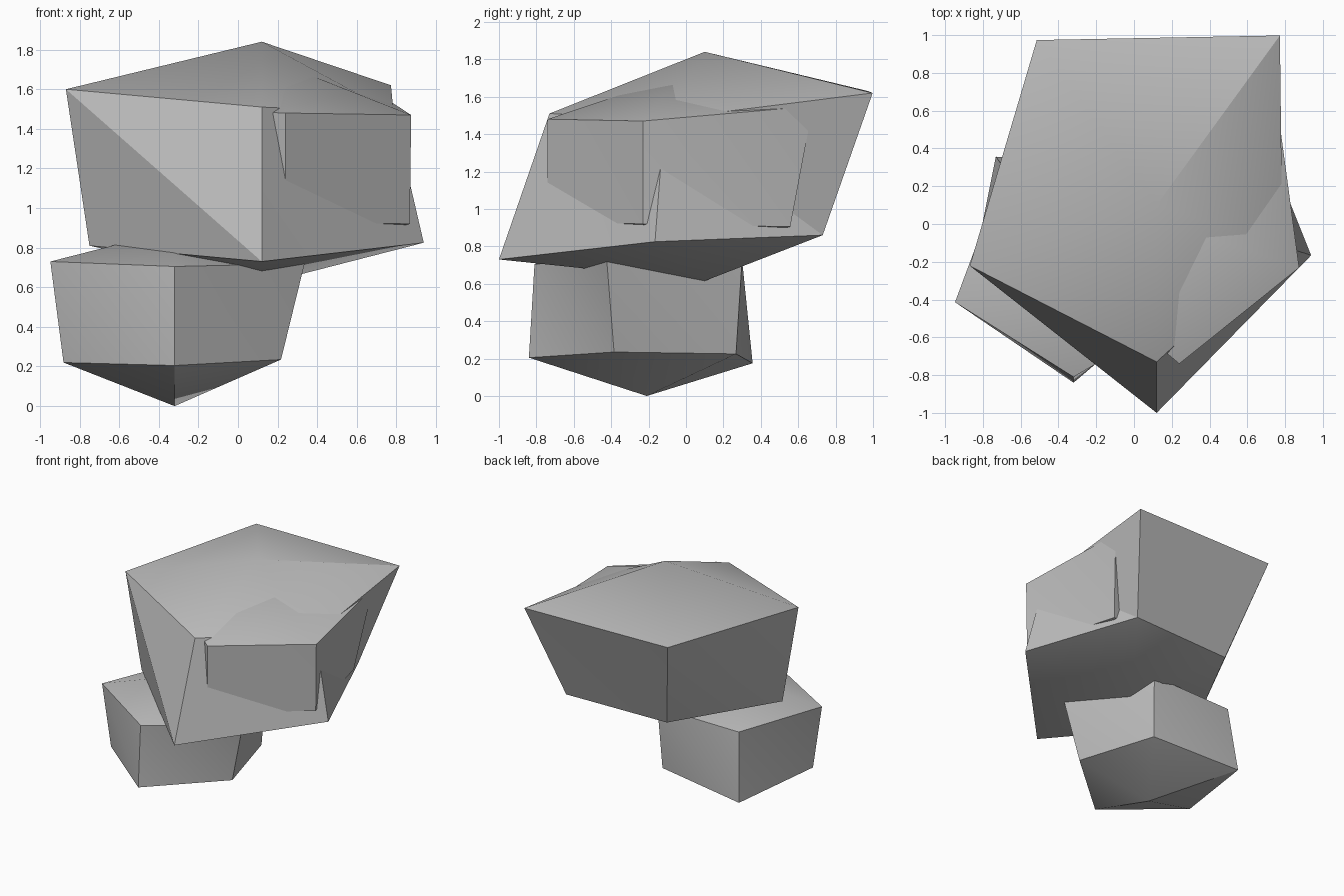
import bpy
import bmesh
from math import cos, sin, radians

if "Cube" in bpy.data.objects:
    bpy.data.objects.remove(bpy.data.objects["Cube"], do_unlink=True)

SIDES = 5

# Single stone material
stone = bpy.data.materials.new("stone grey")
stone.use_nodes = True
colour = (0.5, 0.5, 0.5, 1)
stone.diffuse_color = colour
stone.node_tree.nodes["Principled BSDF"].inputs["Base Color"].default_value = colour


def make_rock(name, centre, top, bottom, upper, lower):
    """Five-sided boulder: two poles and two uneven rings of (radius, height)."""
    bm = bmesh.new()
    cx, cy = centre

    def ring(points):
        verts = []
        for i, (r, z) in enumerate(points):
            a = radians(-90 + i * 360 / SIDES)
            verts.append(bm.verts.new((cx + r * cos(a), cy + r * sin(a), z)))
        return verts

    up, low = ring(upper), ring(lower)
    peak = bm.verts.new((cx, cy, top))
    foot = bm.verts.new((cx, cy, bottom))
    for i in range(SIDES):
        j = (i + 1) % SIDES
        bm.faces.new((peak, up[i], up[j]))
        bm.faces.new((up[i], low[i], low[j]))
        bm.faces.new((up[i], low[j], up[j]))
        bm.faces.new((foot, low[j], low[i]))

    mesh = bpy.data.meshes.new(name)
    bm.to_mesh(mesh)
    bm.free()
    mesh.materials.append(stone)
    obj = bpy.data.objects.new(name, mesh)
    bpy.context.collection.objects.link(obj)
    bpy.ops.object.select_all(action="DESELECT")
    obj.select_set(True)
    bpy.context.view_layer.objects.active = obj
    bpy.ops.object.shade_smooth_by_angle(angle=radians(30))
    return obj


# Large overhanging boulder
make_rock("large_rock", (0.12, 0.10), 1.84, 0.615,
          [(0.83, 1.51), (0.70, 1.48), (1.11, 1.62), (1.08, 1.63), (1.04, 1.60)],
          [(1.10, 0.73), (0.86, 0.825), (0.78, 0.86), (0.74, 0.855), (0.915, 0.81)])

# Small boulder underneath
make_rock("base_rock", (-0.32, -0.21), 0.89, 0.0,
          [(0.60, 0.705), (0.69, 0.72), (0.63, 0.73), (0.62, 0.72), (0.66, 0.73)],
          [(0.63, 0.205), (0.565, 0.235), (0.59, 0.225), (0.70, 0.175), (0.59, 0.22)])

# Boulder mostly sunk into the side of the large one
make_rock("embedded_rock", (0.24, -0.025), 1.72, 0.76,
          [(0.715, 1.48), (0.667, 1.47), (0.87, 1.55), (0.65, 1.50), (0.65, 1.50)],
          [(0.715, 0.93), (0.66, 0.92), (0.72, 0.905), (0.60, 0.92), (0.60, 0.92)])
